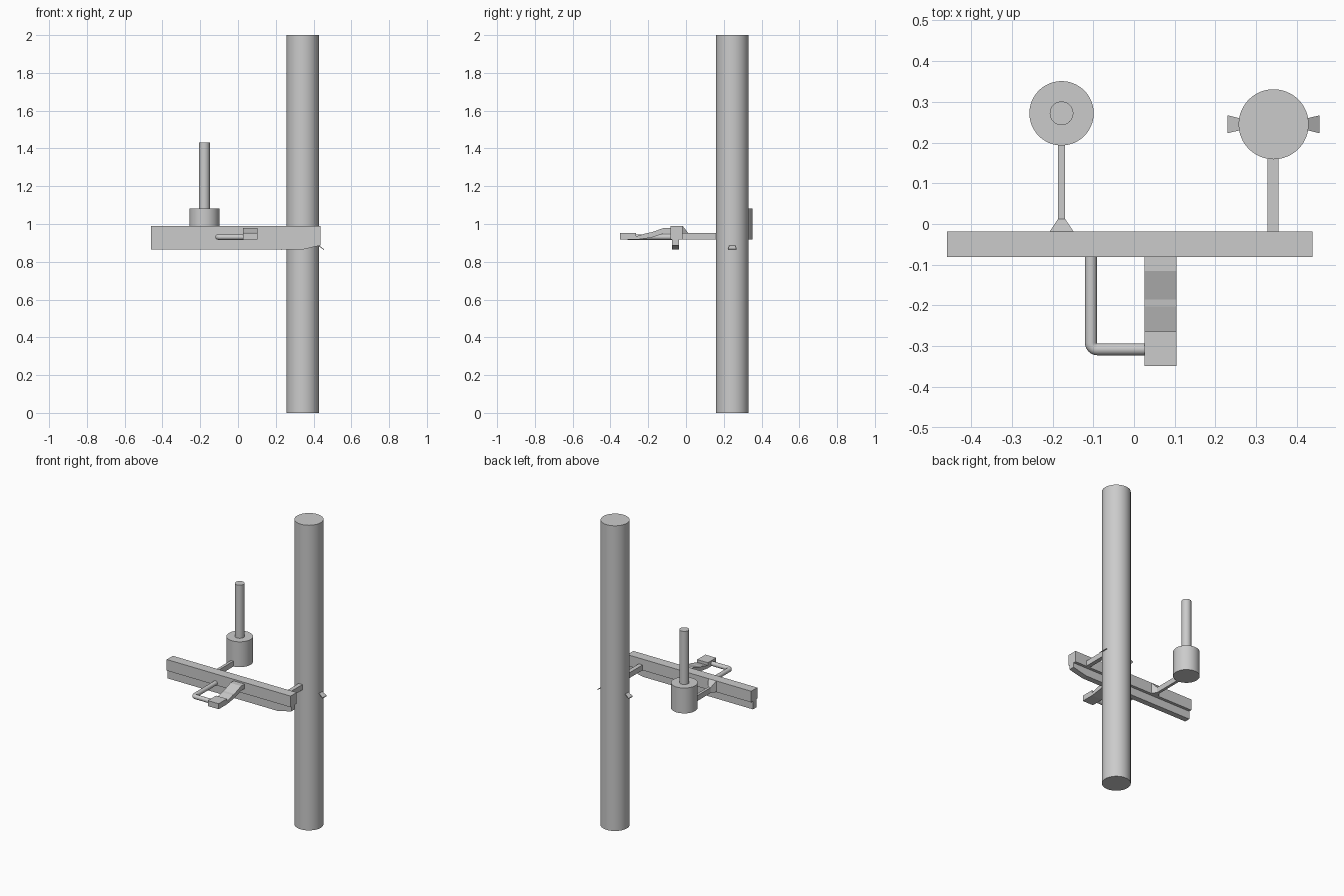
import bpy, bmesh, math
from mathutils import Vector

if "Cube" in bpy.data.objects:
    bpy.data.objects.remove(bpy.data.objects["Cube"])

grey = bpy.data.materials.new("light_grey")
grey.diffuse_color = (0.6, 0.6, 0.6, 1)
grey.use_nodes = True
grey.node_tree.nodes["Principled BSDF"].inputs["Base Color"].default_value = grey.diffuse_color


def finish(name, bm):
    bmesh.ops.recalc_face_normals(bm, faces=bm.faces)
    me = bpy.data.meshes.new(name)
    bm.to_mesh(me)
    bm.free()
    me.materials.append(grey)
    ob = bpy.data.objects.new(name, me)
    bpy.context.collection.objects.link(ob)
    return ob


def smooth(ob):
    bpy.ops.object.select_all(action='DESELECT')
    ob.select_set(True)
    bpy.context.view_layer.objects.active = ob
    bpy.ops.object.shade_smooth_by_angle(angle=math.radians(35))


def cylinder(name, x, y, r, z0, z1, sides=64):
    bm = bmesh.new()
    bmesh.ops.create_cone(bm, cap_ends=True, segments=sides, radius1=r, radius2=r, depth=z1 - z0)
    bmesh.ops.translate(bm, verts=bm.verts, vec=(x, y, (z0 + z1) / 2))
    smooth(finish(name, bm))


def extrude(name, points, vec):
    """Solid made by sweeping a flat outline along vec."""
    bm = bmesh.new()
    face = bm.faces.new([bm.verts.new(p) for p in points])
    new = bmesh.ops.extrude_face_region(bm, geom=[face])
    verts = [v for v in new["geom"] if isinstance(v, bmesh.types.BMVert)]
    bmesh.ops.translate(bm, verts=verts, vec=vec)
    return finish(name, bm)


def box(name, x0, x1, y0, y1, z0, z1):
    extrude(name, [(x0, y0, z0), (x1, y0, z0), (x1, y1, z0), (x0, y1, z0)], (0, 0, z1 - z0))


# Upright cylinders
cylinder("main_column", 0.343, 0.245, 0.086, 0, 2)
cylinder("side_drum", -0.178, 0.272, 0.079, 0.917, 1.083)
cylinder("drum_spindle", -0.178, 0.272, 0.029, 1.083, 1.431)

# Crossbeam with a narrower rail beneath, chamfered at its right end
box("beam", -0.46, 0.438, -0.081, -0.018, 0.917, 0.99)
rail = [(-0.46, 0.917), (-0.46, 0.864), (0.34, 0.864), (0.438, 0.887), (0.438, 0.917)]
extrude("lower_rail", [(x, -0.074, z) for x, z in rail], (0, 0.037, 0))

# Arms from the beam to the cylinders
box("drum_arm", -0.187, -0.169, -0.02, 0.2, 0.917, 0.952)
box("column_arm", 0.328, 0.355, -0.02, 0.17, 0.917, 0.952)

# Flared foot of the drum arm
bm = bmesh.new()
rings = [[bm.verts.new((-0.178 + sx * w, y, z)) for sx, z in ((-1, 0.917), (1, 0.917), (1, top), (-1, top))]
         for y, w, top in ((-0.018, 0.029, 0.99), (0.012, 0.009, 0.952))]
bm.faces.new(rings[0])
bm.faces.new(rings[1])
for i in range(4):
    j = (i + 1) % 4
    bm.faces.new((rings[0][i], rings[0][j], rings[1][j], rings[1][i]))
finish("drum_arm_foot", bm)

# Stepped pedal in front of the beam
pedal = [(-0.349, 0.917), (-0.264, 0.917), (-0.203, 0.925), (-0.185, 0.927), (-0.116, 0.95), (-0.081, 0.95),
         (-0.081, 0.98), (-0.116, 0.98), (-0.185, 0.955), (-0.203, 0.953), (-0.264, 0.935),
         (-0.264, 0.953), (-0.349, 0.953)]
extrude("pedal", [(0.026, y, z) for y, z in pedal], (0.078, 0, 0))

# Bent rod joining pedal to beam
r, bend, zc = 0.0145, 0.016, 0.931
path = [(-0.106, -0.075)]
for k in range(9):
    a = math.pi + k * math.pi / 16
    path.append((-0.106 + bend + bend * math.cos(a), -0.308 + bend + bend * math.sin(a)))
path.append((0.03, -0.308))
bm = bmesh.new()
rings = []
for i, p in enumerate(path):
    t = Vector(path[min(i + 1, len(path) - 1)]) - Vector(path[max(i - 1, 0)])
    if i in (1, 9):  # keep the straight runs true
        t = Vector((0, -1)) if i == 1 else Vector((1, 0))
    n = Vector((-t.y, t.x)).normalized()
    rings.append([bm.verts.new((p[0] + n.x * r * math.cos(k * math.pi / 12),
                                p[1] + n.y * r * math.cos(k * math.pi / 12),
                                zc + r * math.sin(k * math.pi / 12))) for k in range(24)])
for a, b in zip(rings, rings[1:]):
    for k in range(24):
        m = (k + 1) % 24
        bm.faces.new((a[k], a[m], b[m], b[k]))
bm.faces.new(rings[0])
bm.faces.new(rings[-1])
smooth(finish("bent_rod", bm))

# Thin sloping fins on both sides of the column
for side, name in ((1, "right_fin"), (-1, "left_fin")):
    plate = [(0.078, -0.015, 0.891), (0.084, -0.015, 0.888), (0.113, -0.022, 0.867),
             (0.113, 0.022, 0.867), (0.084, 0.015, 0.888), (0.078, 0.015, 0.891)]
    extrude(name, [(0.343 + side * x, 0.245 + y, z) for x, y, z in plate], (0, 0, -0.005))
